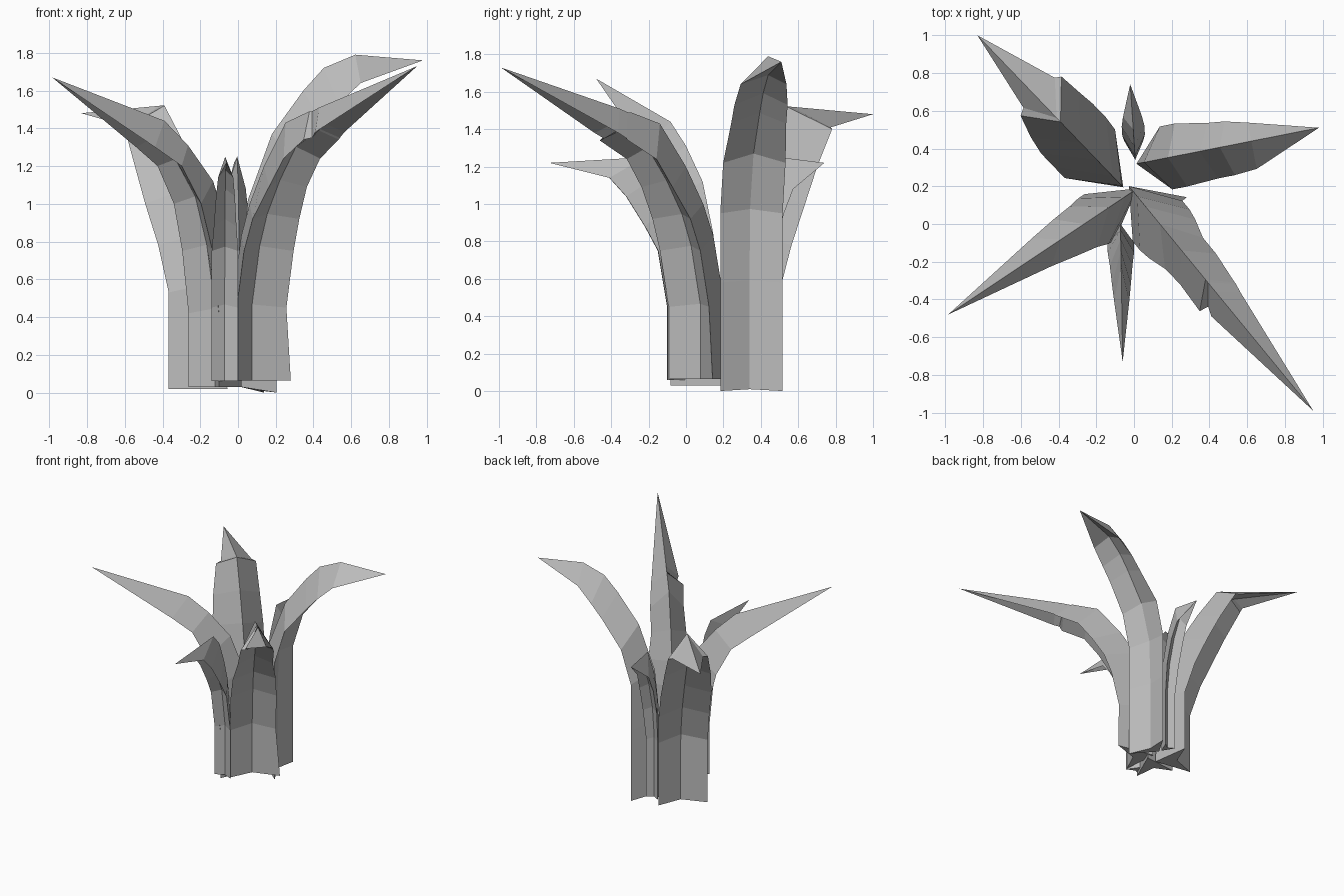
import bpy, bmesh
from mathutils import Vector

cube = bpy.data.objects.get("Cube")
if cube:
    bpy.data.objects.remove(cube)

grey = bpy.data.materials.new("leaf_grey")
grey.use_nodes = True
colour = (0.5, 0.5, 0.5, 1)
grey.diffuse_color = colour
grey.node_tree.nodes["Principled BSDF"].inputs["Base Color"].default_value = colour

UP = Vector((0, 0, 1))


def leaf(name, base, tip, stations):
    """Folded blade: ridge on the inner/upper side, shallow groove on the outer side.
    Each station is (edge reach, edge height, width on one side, width on the other,
    ridge reach, ridge height), with reach measured from the base towards the tip."""
    root = Vector((*base, 0))
    span = Vector((tip[0] - base[0], tip[1] - base[1], 0))
    out = span.normalized()
    side = out.cross(UP)

    bm = bmesh.new()
    rings = []
    for reach, height, wide_a, wide_b, ridge_reach, ridge_height in stations:
        centre = root + out * reach + UP * height
        ridge = root + out * ridge_reach + UP * ridge_height
        section = (centre + side * wide_a, ridge,
                   centre - side * wide_b, centre.lerp(ridge, 0.33))
        rings.append([bm.verts.new(p) for p in section])

    # Skin the sections, close the foot and run to a point
    point = bm.verts.new(root + span + UP * tip[2])
    for low, high in zip(rings, rings[1:]):
        for k in range(4):
            n = (k + 1) % 4
            bm.faces.new((low[k], low[n], high[n], high[k]))
    for k in range(4):
        bm.faces.new((rings[-1][k], rings[-1][(k + 1) % 4], point))
    foot = rings[0]
    bm.faces.new((foot[0], foot[1], foot[3]))
    bm.faces.new((foot[1], foot[2], foot[3]))
    bmesh.ops.recalc_face_normals(bm, faces=bm.faces)

    mesh = bpy.data.meshes.new(name)
    bm.to_mesh(mesh)
    bm.free()
    mesh.materials.append(grey)
    obj = bpy.data.objects.new(name, mesh)
    bpy.context.collection.objects.link(obj)


# Four large leaves
leaf("front_left_leaf", (.125, .015), (.95, -.99, 1.73), [
    (0, .065, .17, .2, -.24, .065),
    (0, .45, .17, .17, -.24, .5),
    (.06, .75, .17, .17, -.17, .83),
    (.12, .92, .16, .16, -.1, 1),
    (.22, 1.09, .13, .13, .02, 1.2),
    (.33, 1.24, .12, .13, .2, 1.43),
    (.51, 1.34, .13, .11, .4, 1.49),
    (.52, 1.35, .08, .11, .42, 1.49),
    (.57, 1.38, .1, .1, .48, 1.51)])
leaf("back_left_leaf", (.17, .35), (.98, .51, 1.76), [
    (0, 0, .17, .17, -.16, .03),
    (0, .58, .17, .17, -.16, .62),
    (0, .95, .17, .17, -.12, 1.02),
    (.08, 1.22, .17, .17, .01, 1.37),
    (.25, 1.43, .16, .14, .18, 1.6),
    (.34, 1.53, .16, .13, .29, 1.72),
    (.46, 1.64, .15, .1, .46, 1.79)])
leaf("back_right_leaf", (-.23, .375), (-.83, 1, 1.48), [
    (0, .02, .18, .19, -.25, .02),
    (0, .53, .18, .19, -.24, .6),
    (.08, .78, .19, .19, -.17, .87),
    (.18, 1, .19, .19, -.05, 1.11),
    (.28, 1.2, .18, .17, .08, 1.32),
    (.4, 1.4, .17, .13, .23, 1.52),
    (.42, 1.41, .14, .09, .26, 1.52)])
leaf("front_right_leaf", (-.19, .05), (-.985, -.48, 1.67), [
    (0, .03, .13, .16, -.25, .03),
    (0, .42, .13, .16, -.25, .5),
    (.04, .75, .13, .16, -.17, .85),
    (.1, 1, .12, .14, -.07, 1.12),
    (.21, 1.2, .11, .12, .09, 1.31),
    (.36, 1.3, .09, .09, .24, 1.44)])

# Two small leaves
leaf("small_front_leaf", (-.07, -.1), (-.06, -.73, 1.22), [
    (0, .06, .07, .07, -.1, .06),
    (0, .45, .07, .07, -.1, .5),
    (.05, .75, .07, .07, -.07, .82),
    (.12, .88, .06, .06, -.02, 1),
    (.22, 1.04, .05, .05, .04, 1.16),
    (.31, 1.14, .04, .04, .12, 1.25)])
leaf("small_back_leaf", (0, .44), (-.02, .74, 1.22), [
    (0, .03, .05, .05, -.1, .03),
    (0, .5, .05, .05, -.1, .55),
    (.03, .75, .06, .06, -.08, .82),
    (.08, .95, .06, .06, -.03, 1.05),
    (.13, 1.08, .05, .05, .06, 1.25)])
